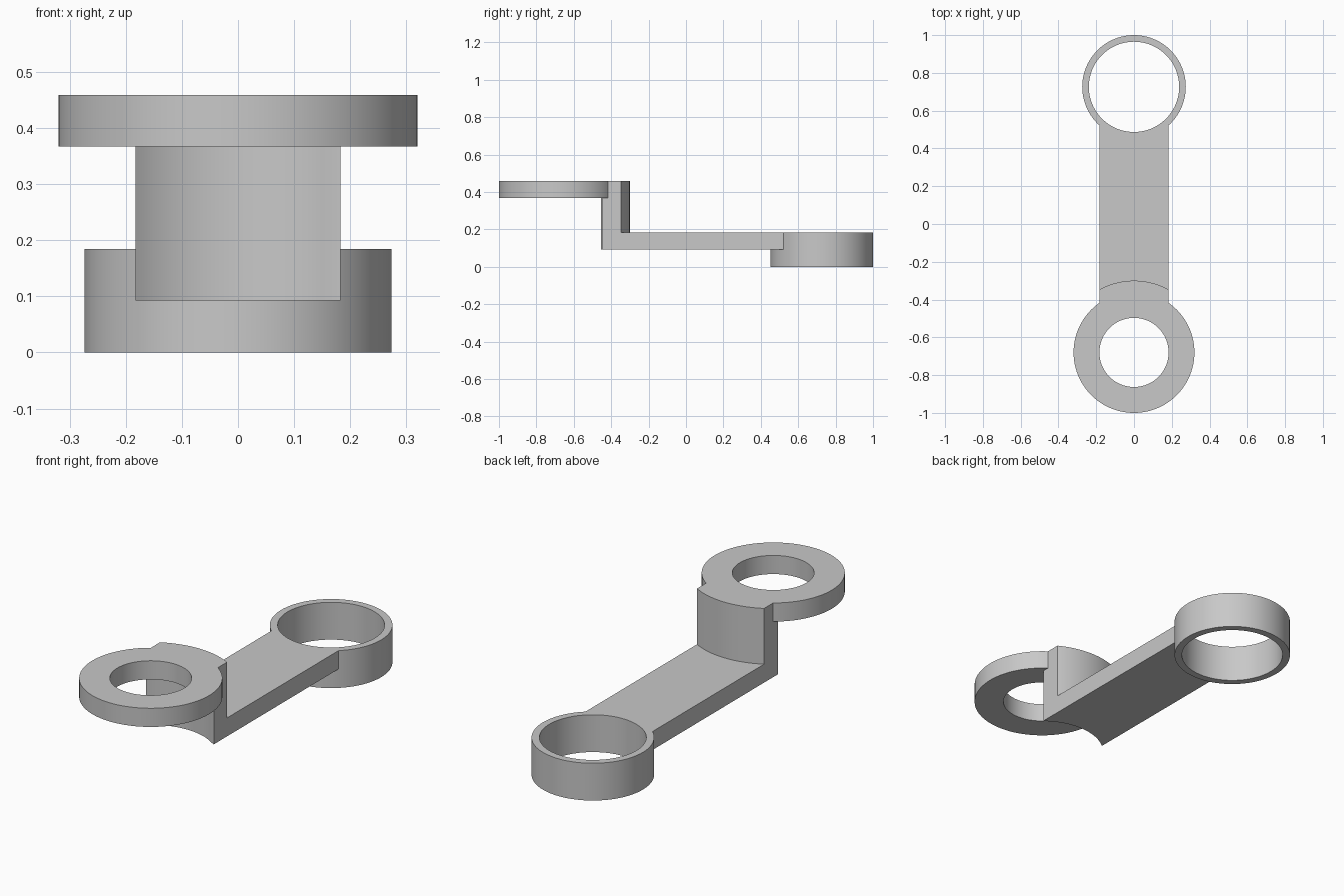
import bpy
import bmesh
from math import asin, cos, sin, pi, radians, sqrt

cube = bpy.data.objects.get("Cube")
if cube:
    bpy.data.objects.remove(cube, do_unlink=True)

grey = bpy.data.materials.new("plain grey")
grey.use_nodes = True
colour = (0.58, 0.58, 0.58, 1)
grey.diffuse_color = colour
grey.node_tree.nodes["Principled BSDF"].inputs["Base Color"].default_value = colour

HALF = 0.183                    # half width of the arm
FRONT, BACK = -0.68, 0.726      # ring centres along y
LOW, STEP, MID, TOP = 0.093, 0.184, 0.367, 0.459


def finish(name, bm):
    bmesh.ops.recalc_face_normals(bm, faces=bm.faces)
    mesh = bpy.data.meshes.new(name)
    bm.to_mesh(mesh)
    bm.free()
    mesh.materials.append(grey)
    obj = bpy.data.objects.new(name, mesh)
    bpy.context.collection.objects.link(obj)
    bpy.ops.object.select_all(action="DESELECT")
    obj.select_set(True)
    bpy.context.view_layer.objects.active = obj
    bpy.ops.object.shade_smooth_by_angle(angle=radians(30))


def ring(name, y, outer, inner, z0, z1, sides=96):
    """Revolve a rectangular section into a flat-topped ring."""
    bm = bmesh.new()
    loops = []
    for i in range(sides):
        a = 2 * pi * i / sides
        loops.append([bm.verts.new((r * cos(a), y + r * sin(a), z))
                      for r, z in ((inner, z0), (outer, z0), (outer, z1), (inner, z1))])
    for i in range(sides):
        p, q = loops[i - 1], loops[i]
        for j in range(4):
            bm.faces.new((p[j - 1], p[j], q[j], q[j - 1]))
    finish(name, bm)


def arc(y, radius, side=1, right=HALF, steps=24):
    """Points from -x to +x on a circle about (0, y), on its +y or -y side."""
    a0, a1 = asin(-HALF / radius), asin(right / radius)
    angles = [a0 + (a1 - a0) * i / steps for i in range(steps + 1)]
    return [(radius * sin(a), y + side * radius * cos(a)) for a in angles]


def slab(name, near, far, z0, z1):
    """Extrude the strip between two left-to-right edges."""
    bm = bmesh.new()
    outline = near + far[::-1]
    face = bm.faces.new([bm.verts.new((x, y, z0)) for x, y in outline])
    top = bmesh.ops.extrude_face_region(bm, geom=[face])["geom"]
    bmesh.ops.translate(bm, vec=(0, 0, z1 - z0),
                        verts=[v for v in top if isinstance(v, bmesh.types.BMVert)])
    finish(name, bm)


# The two end rings
ring("front_ring", FRONT, 0.32, HALF, MID, TOP)
ring("back_ring", BACK, 0.274, 0.239, 0, STEP)

# Concave front edge, ending in a narrow flat on one side
hollow = arc(FRONT, 0.29, right=0.163) + [(HALF, -0.45)]
bulge = arc(FRONT, 0.38)

# Long flat arm, curved riser, and the lip joining the riser to the upper ring
slab("arm", hollow, arc(BACK, 0.272, side=-1), LOW, STEP)
slab("riser", hollow, bulge, STEP, MID)
slab("riser_lip", arc(FRONT, 0.318), bulge, MID, TOP)
